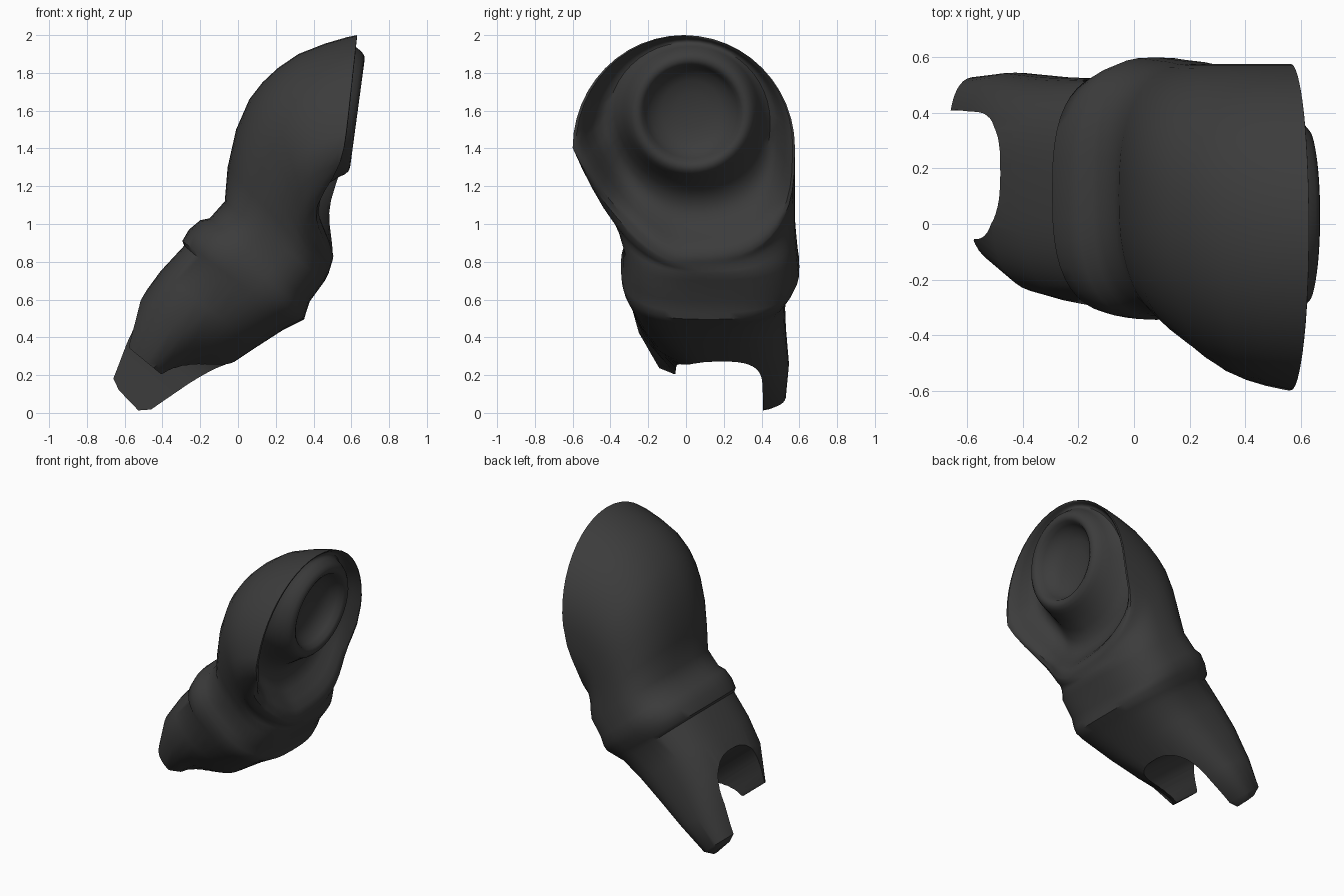
import bpy, bmesh, math
from mathutils import Vector

if "Cube" in bpy.data.objects:
    bpy.data.objects.remove(bpy.data.objects["Cube"])

charcoal = bpy.data.materials.new("charcoal")
charcoal.use_nodes = True
COL = (0.045, 0.045, 0.045, 1)
charcoal.diffuse_color = COL
bsdf = charcoal.node_tree.nodes["Principled BSDF"]
bsdf.inputs["Base Color"].default_value = COL
bsdf.inputs["Roughness"].default_value = 0.7

SEG = 48


def loft(name, rings):
    """Skin a list of point rings and cap both ends."""
    bm = bmesh.new()
    vs = [[bm.verts.new(p) for p in r] for r in rings]
    n = len(rings[0])
    for a, b in zip(vs, vs[1:]):
        for i in range(n):
            j = (i + 1) % n
            bm.faces.new((a[i], a[j], b[j], b[i]))
    bm.faces.new(vs[0])
    bm.faces.new(vs[-1])
    bmesh.ops.recalc_face_normals(bm, faces=bm.faces)
    me = bpy.data.meshes.new(name)
    bm.to_mesh(me)
    bm.free()
    me.materials.append(charcoal)
    ob = bpy.data.objects.new(name, me)
    bpy.context.collection.objects.link(ob)
    return ob


def spow(v, e):
    return math.copysign(abs(v) ** e, v)


def section(tx, tz, bx, bz, y0, y1, egg=0, n=2.8, dip=0):
    """Superellipse ring between a top and a bottom edge point."""
    pts = []
    yc, yw = (y0 + y1) / 2, (y1 - y0) / 2
    for i in range(SEG):
        t = 2 * math.pi * i / SEG
        c, s = math.cos(t), math.sin(t)
        m = max(n, 2.8) if (c < 0 and s > 0) else n   # fuller lower back
        u, w = spow(c, 2 / m), spow(s, 2 / m)
        x = (tx + bx) / 2 + u * (tx - bx) / 2
        z = (tz + bz) / 2 + u * (tz - bz) / 2
        # sides bow inwards below the middle, more at the front
        x -= dip * math.exp(-((u + 0.6) / 0.32) ** 2) * (-w if w < 0 else 0.4 * w)
        if w < 0 and u < 0:
            w *= 1 + egg * u
        pts.append(Vector((x, yc + w * yw, z)))
    return pts


# Arm sleeve and raised cuff, from the fork tips upward
sleeve = [
    (-.64, .13, -.52, .005, .00, .49),
    (-.67, .19, -.45, .01, -.06, .53, .8),
    (-.605, .38, -.25, .14, -.155, .545, .9),
    (-.52, .60, -.05, .25, -.25, .53, .4),
    (-.41, .75, .10, .35, -.285, .525, .15),
    (-.285, .885, .24, .44, -.31, .53),
    (-.295, .91, .30, .47, -.328, .555),
    (-.26, .97, .35, .495, -.34, .58),
    (-.20, 1.02, .36, .53, -.345, .60),
    (-.15, 1.03, .38, .59, -.335, .595),
    (-.07, 1.12, .46, .70, -.33, .585),
]
rings = [section(*r) for r in sleeve]

# Shoulder dome: sections fan out along its ridge up to the open rim
ridge = [(-.055, 1.30), (-.01, 1.50), (.06, 1.66), (.13, 1.75), (.21, 1.825),
         (.32, 1.90), (.46, 1.955), (.58, 1.99), (.63, 2.0)]
for i, (x, z) in enumerate(ridge):
    f = i / (len(ridge) - 1)
    rings.append(section(x, z, .48 + .02 * f, .74 + .065 * f,
                         -.37 - .23 * math.sin(f * math.pi / 2), .577,
                         .08 + .37 * f, 2.4 - .4 * math.sqrt(f), .01 + .13 * f))

# Socket lip rings share the segment order of the sections: top first, then back
normal = Vector((.99, 0, -.134)).normalized()
up = Vector((.134, 0, .99)).normalized()
centre = Vector((.632, .03, 1.585))


def socket_ring(r, d):
    return [centre + normal * d + up * (r * math.cos(a)) + Vector((0, r * math.sin(a), 0))
            for a in (2 * math.pi * i / SEG for i in range(SEG))]


# Recessed panel sweeps from the rim into the socket, deepest where the gap is wide
rim, lip = rings[-1], socket_ring(.345, -.05)
for t, depth in ((.06, -.02), (.15, .12), (.25, .4), (.36, .75), (.5, 1), (.65, 1), (.8, .75), (.92, .3)):
    ring = []
    for p, q in zip(rim, lip):
        ring.append(p.lerp(q, t) - normal * (depth * min(.15, .42 * (p - q).length)))
    rings.append(ring)

# Rounded lip and shallow bowl
for r, d in ((.345, -.05), (.328, -.022), (.308, -.005), (.285, 0), (.262, -.012),
             (.245, -.045), (.215, -.085), (.16, -.115), (.09, -.13), (.02, -.135)):
    rings.append(socket_ring(r, d))
arm = loft("arm_and_shoulder_shell", rings)

# Fork notch: a U profile along the arm axis that also shortens the front prong
axis, across = Vector((.63, 0, .77)), Vector((.77, 0, -.63))
profile = [(-.8, -1), (-.10, -1), (-.10, -.06)]
for i in range(25):
    t = math.pi * (-0.5 + i / 24)
    profile.append((-.09 + .29 * spow(math.cos(t), .75), .175 + .23 * spow(math.sin(t), .75)))
profile += [(-.22, .41), (-.8, .40)]
cutter = loft("notch_cutter", [
    [axis * s + across * k + Vector((0, y, 0)) for s, y in profile] for k in (-1.6, 1.0)])
cutter.hide_render = True
mod = arm.modifiers.new("fork_notch", 'BOOLEAN')
mod.operation = 'DIFFERENCE'
mod.solver = 'EXACT'
mod.object = cutter
bpy.context.view_layer.objects.active = arm
bpy.ops.object.modifier_apply(modifier=mod.name)
bpy.data.objects.remove(cutter)

bpy.ops.object.select_all(action='DESELECT')
arm.select_set(True)
bpy.context.view_layer.objects.active = arm
bpy.ops.object.shade_smooth_by_angle(angle=math.radians(45))
